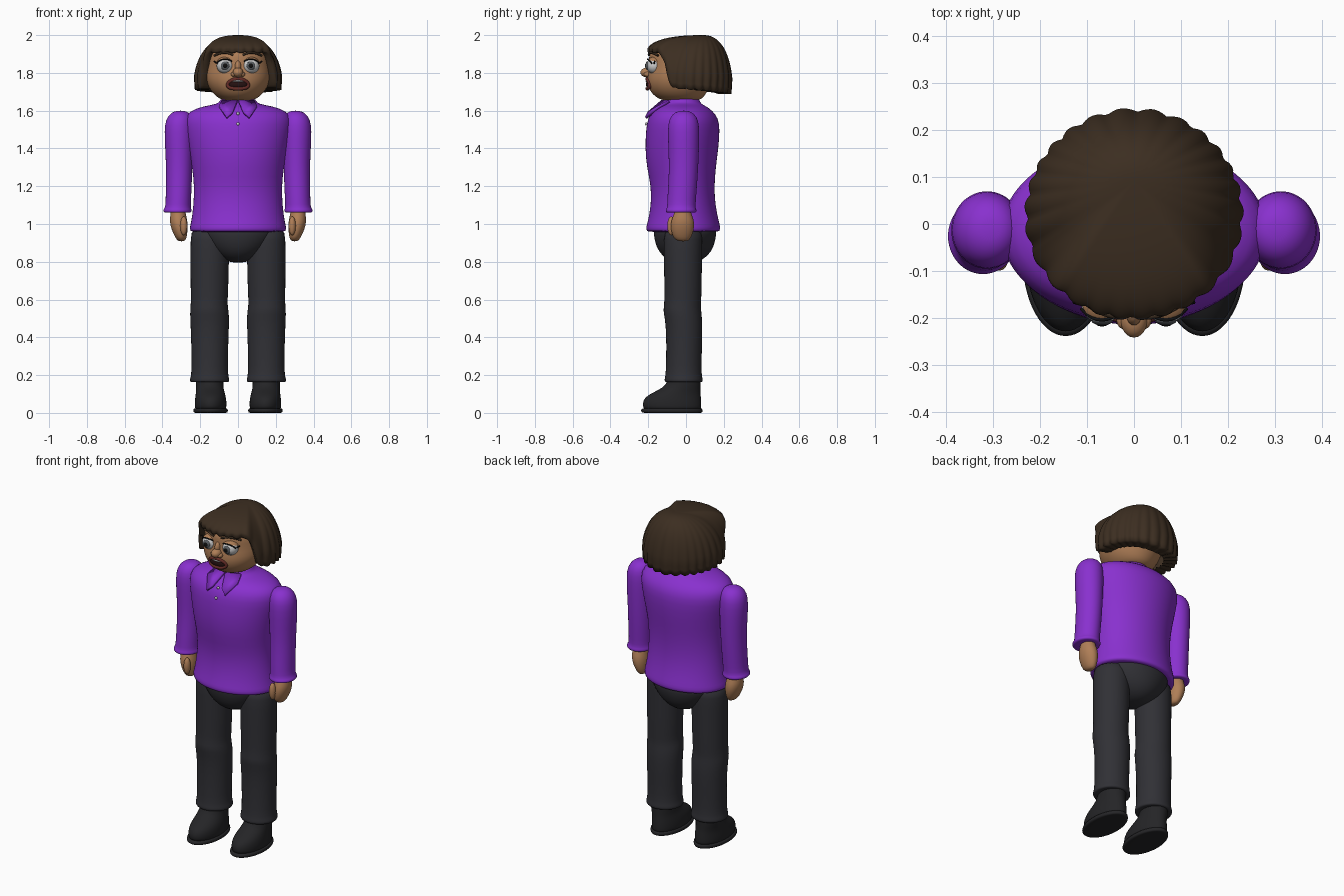
import bpy, bmesh
from math import sin, cos, pi, radians


def mat(name, rgb):
    m = bpy.data.materials.new(name)
    m.diffuse_color = (*rgb, 1)
    return m


PURPLE = mat("shirt_purple", (0.25, 0.03, 0.62))
TROUSER = mat("trouser_grey", (0.03, 0.03, 0.036))
SHOE = mat("shoe_black", (0.018, 0.018, 0.02))
HAIR = mat("hair_brown", (0.045, 0.027, 0.015))
SKIN = mat("skin_tan", (0.43, 0.21, 0.095))
LIP = mat("lip_brown", (0.13, 0.025, 0.02))
DARK = mat("mouth_dark", (0.02, 0.006, 0.006))
WHITE = mat("white", (0.8, 0.8, 0.8))
IRIS = mat("iris_grey", (0.1, 0.11, 0.12))
BLACK = mat("black", (0.005, 0.005, 0.005))


def finish(name, bm, m, sub=0):
    bmesh.ops.recalc_face_normals(bm, faces=bm.faces)
    me = bpy.data.meshes.new(name)
    bm.to_mesh(me)
    bm.free()
    for p in me.polygons:
        p.use_smooth = True
    me.materials.append(m)
    ob = bpy.data.objects.new(name, me)
    bpy.context.collection.objects.link(ob)
    if sub:
        mod = ob.modifiers.new("smooth", 'SUBSURF')
        mod.levels = mod.render_levels = sub
    return ob


def skin_rings(bm, rings):
    n = len(rings[0])
    for a, b in zip(rings, rings[1:]):
        for i in range(n):
            bm.faces.new((a[i], a[(i + 1) % n], b[(i + 1) % n], b[i]))


def loft(name, rows, m, side=1, n=28):
    """Stack of ellipses; each row is z, centre x, half width, front y, back y."""
    bm = bmesh.new()
    rings = []
    for z, cx, hx, y0, y1 in rows:
        rings.append([bm.verts.new((side * cx + hx * cos(2 * pi * i / n),
                                    (y0 + y1) / 2 + (y1 - y0) / 2 * sin(2 * pi * i / n), z))
                      for i in range(n)])
    skin_rings(bm, rings)
    bm.faces.new(rings[0])
    bm.faces.new(rings[-1])
    return finish(name, bm, m, 1)


def ball(name, loc, rad, m, keep_above=None):
    bm = bmesh.new()
    bmesh.ops.create_uvsphere(bm, u_segments=24, v_segments=16, radius=1)
    if keep_above is not None:
        bmesh.ops.bisect_plane(bm, geom=bm.verts[:] + bm.edges[:] + bm.faces[:],
                               plane_co=(0, 0, keep_above), plane_no=(0, 0.25, 1), clear_inner=True)
    for v in bm.verts:
        v.co = [c + r * k for c, r, k in zip(loc, rad, v.co)]
    return finish(name, bm, m)


def tube(name, pts, r, m, cyclic=False):
    cu = bpy.data.curves.new(name, 'CURVE')
    cu.dimensions = '3D'
    cu.bevel_depth, cu.bevel_resolution, cu.use_fill_caps = r, 3, True
    sp = cu.splines.new('POLY')
    sp.points.add(len(pts) - 1)
    for p, q in zip(sp.points, pts):
        p.co = (*q, 1)
    sp.use_cyclic_u = cyclic
    cu.materials.append(m)
    ob = bpy.data.objects.new(name, cu)
    bpy.context.collection.objects.link(ob)


# Shirt body with flared hem and neck band
loft("shirt", [(0.958, 0, .235, -.19, .16), (0.96, 0, .255, -.21, .18), (0.985, 0, .256, -.212, .182),
               (1.01, 0, .248, -.203, .175), (1.1, 0, .236, -.185, .155), (1.2, 0, .232, -.185, .15),
               (1.3, 0, .243, -.208, .158), (1.4, 0, .262, -.217, .172), (1.5, 0, .282, -.212, .18),
               (1.56, 0, .285, -.203, .172), (1.6, 0, .255, -.175, .14), (1.625, 0, .18, -.14, .105),
               (1.635, 0, .105, -.115, .08), (1.655, 0, .095, -.112, .072), (1.662, 0, .09, -.105, .067),
               (1.662, 0, .07, -.08, .05)], PURPLE, n=40)

# Collar flaps and buttons
for s in (-1, 1):
    bm = bmesh.new()
    bm.faces.new([bm.verts.new((s * x, y, z)) for x, y, z in
                  ((.003, -.125, 1.652), (.085, -.09, 1.65), (.1, -.145, 1.62),
                   (.06, -.213, 1.562), (.03, -.198, 1.59))])
    flap = finish("collar_flap", bm, PURPLE)
    mod = flap.modifiers.new("thick", 'SOLIDIFY')
    mod.thickness, mod.offset = .014, 0
for y, z in ((-.191, 1.585), (-.211, 1.53)):
    ball("button", (0, y, z), (.008, .007, .008), WHITE)

# Trouser seat
loft("trouser_seat", [(.795, 0, .03, -.04, .04), (.81, 0, .08, -.1, .09), (.85, 0, .14, -.145, .135),
                      (.91, 0, .19, -.168, .157), (.97, 0, .215, -.175, .165), (1.0, 0, .2, -.16, .14)], TROUSER)

for s in (-1, 1):
    # Sleeve, rounded at the shoulder with a cuff lip
    loft("sleeve", [(1.06, .32, .055, -.09, .04), (1.06, .32, .074, -.107, .055), (1.075, .321, .077, -.108, .057),
                    (1.085, .318, .068, -.1, .05), (1.12, .316, .067, -.1, .052), (1.22, .313, .069, -.093, .06),
                    (1.32, .311, .07, -.09, .066), (1.45, .312, .077, -.096, .071), (1.53, .312, .077, -.096, .07),
                    (1.57, .308, .064, -.082, .056), (1.592, .305, .043, -.057, .032),
                    (1.6, .304, .018, -.03, .005)], PURPLE, s)
    # Hand with folded thumb
    loft("hand", [(.908, .3, .012, -.035, .005), (.918, .3, .026, -.06, .02), (.945, .305, .036, -.075, .035),
                  (.99, .312, .047, -.083, .046), (1.03, .316, .046, -.075, .04), (1.06, .317, .038, -.06, .025),
                  (1.1, .317, .038, -.055, .025)], SKIN, s)
    ball("thumb", (s * .287, -.078, .99), (.019, .021, .05), SKIN)
    # Trouser leg with knee fold and turned cuff
    loft("trouser_leg", [(.165, .15, .085, -.09, .07), (.16, .15, .104, -.113, .088), (.18, .15, .106, -.115, .09),
                         (.195, .15, .097, -.108, .083), (.3, .15, .097, -.105, .083), (.42, .149, .1, -.105, .088),
                         (.5, .15, .104, -.112, .086), (.545, .152, .102, -.122, .08), (.575, .153, .097, -.115, .08),
                         (.65, .151, .1, -.115, .083), (.8, .15, .102, -.117, .085), (.93, .148, .104, -.118, .088),
                         (.98, .145, .1, -.11, .085)], TROUSER, s)
    # Shoe and sole
    loft("shoe", [(.018, .145, .075, -.21, .075), (.02, .145, .083, -.226, .082), (.05, .145, .085, -.232, .082),
                  (.08, .145, .082, -.22, .08), (.1, .146, .078, -.19, .078), (.12, .148, .074, -.15, .077),
                  (.145, .15, .072, -.105, .077), (.2, .15, .073, -.088, .077),
                  (.25, .15, .07, -.08, .07)], SHOE, s)
    loft("sole", [(0, .145, .075, -.21, .075), (0, .145, .09, -.235, .087), (.012, .145, .093, -.241, .09),
                  (.025, .145, .09, -.236, .087), (.025, .145, .07, -.2, .07)], SHOE, s)

# Neck and head
loft("neck", [(1.6, 0, .07, -.08, .05), (1.69, 0, .075, -.085, .055)], SKIN)
loft("head", [(1.65, 0, .04, -.08, .03), (1.655, 0, .08, -.125, .07), (1.672, 0, .112, -.162, .095),
              (1.705, 0, .145, -.193, .115), (1.75, 0, .168, -.207, .135), (1.79, 0, .175, -.205, .15),
              (1.84, 0, .172, -.193, .165), (1.885, 0, .168, -.198, .165), (1.92, 0, .155, -.188, .15),
              (1.955, 0, .115, -.13, .11), (1.97, 0, .05, -.06, .05)], SKIN, n=36)
ball("nose", (0, -.205, 1.802), (.028, .036, .026), SKIN)
ball("nose_bridge", (0, -.19, 1.83), (.017, .025, .035), SKIN)

for s in (-1, 1):
    # Ears of the nose
    ball("nostril", (s * .022, -.203, 1.793), (.015, .02, .014), SKIN)
    # Eye, lid, lashes and brow
    ex, ey, ez = s * .068, -.168, 1.838
    ball("eyeball", (ex, ey, ez), (.045, .043, .042), WHITE)
    ball("iris", (ex, ey - .036, ez), (.023, .011, .023), IRIS)
    ball("pupil", (ex, ey - .043, ez), (.013, .0065, .013), BLACK)
    ball("upper_eyelid", (ex, ey, ez), (.05, .049, .047), SKIN, .5)
    tube("lash_line", [(ex + .045 * cos(a), ey - .036 + .025 * cos(a) ** 2, ez + .002 + .033 * sin(a))
                       for a in [radians(15 + 15 * i) for i in range(11)]], .0035, BLACK)
    tube("outer_lash", [(s * .11, -.168, 1.85), (s * .128, -.166, 1.862)], .004, BLACK)
    tube("eyebrow", [(s * (.025 + .1 * t), -.197 + .05 * t * t, 1.885 + .022 * sin(pi * (.15 + .75 * t)))
                     for t in [i / 8 for i in range(9)]], .006, HAIR)

# Open mouth: lips, cavity, upper teeth
tube("lips", [(.054 * cos(a), -.205 + 5 * (.054 * cos(a)) ** 2, 1.742 + .026 * sin(a) - .006 * cos(a) ** 2)
              for a in [2 * pi * i / 32 for i in range(32)]], .01, LIP, True)
ball("mouth_cavity", (0, -.193, 1.74), (.052, .019, .026), DARK)
ball("upper_teeth", (0, -.197, 1.757), (.036, .018, .008), WHITE)

# Bob haircut: ridged strands fanning from the crown, short fringe, long sides and back
bm = bmesh.new()
N, R = 160, 22
rings = []
for j in range(1, R + 3):
    s = min(j / R, 1)
    ring = []
    for i in range(N):
        t = 2 * pi * i / N                      # 0 faces front
        d = abs((t + pi) % (2 * pi) - pi)
        k = min(max((d - radians(42)) / radians(26), 0), 1)
        k = k * k * (3 - 2 * k)
        drop = .088 + k * .188 + .03 * max(0, d - 1.2) / 1.94
        ridge = abs(sin(13 * t + .8 * sin(3 * t) + .4 * s))
        drop += .008 * ridge * s
        r = 1 - .045 * (1 - ridge) * s
        u = sin(s * pi / 2) ** .87
        w = 1 - cos(s * pi / 2) ** .87
        if j > R - 3:                           # tuck the tips in
            r *= 1 - .012 * (min(j, R) - R + 3)
        if j > R:                               # underside back to the scalp
            r *= (1, .88, .68)[j - R]
        cy = .09 * (1 - u) + .018 * u
        depth = .228 if d < pi / 2 else .232
        ring.append(bm.verts.new((.238 * r * u * sin(t), cy - depth * r * u * cos(t), 2.0 - drop * w)))
    rings.append(ring)
top = bm.verts.new((0, .09, 2.0))
for i in range(N):
    bm.faces.new((top, rings[0][i], rings[0][(i + 1) % N]))
skin_rings(bm, rings)
finish("hair", bm, HAIR)
